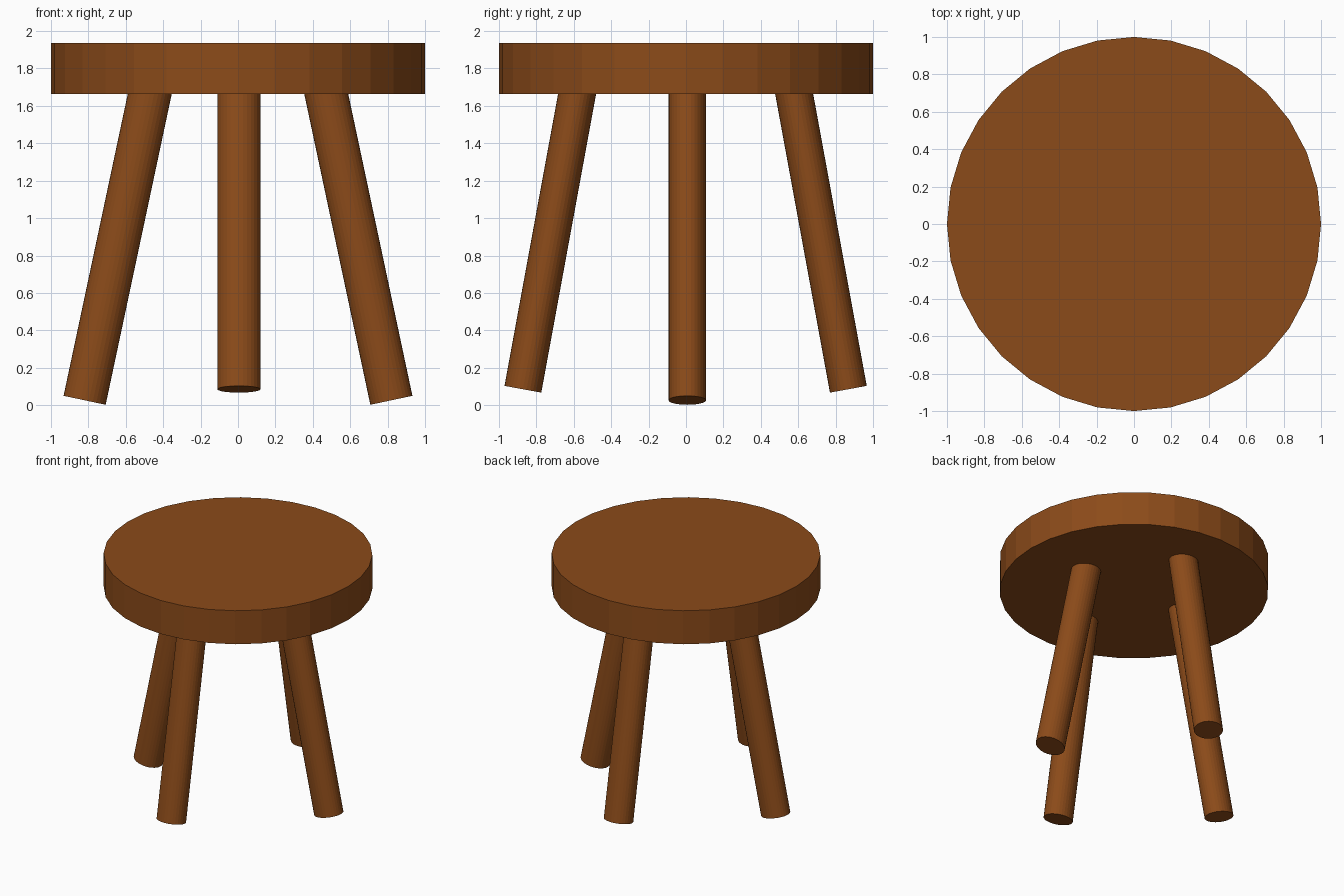
import bpy
from mathutils import Vector, Matrix

if "Cube" in bpy.data.objects:
    bpy.data.objects.remove(bpy.data.objects["Cube"])

wood = bpy.data.materials.new("wood")
wood.diffuse_color = (0.26, 0.07, 0.01, 1)
wood.use_nodes = True
wood.node_tree.nodes["Principled BSDF"].inputs["Base Color"].default_value = wood.diffuse_color


def finish(name):
    obj = bpy.context.object
    obj.name = name
    obj.data.materials.append(wood)
    return obj


# Round seat
bpy.ops.mesh.primitive_cylinder_add(vertices=32, radius=1, depth=0.275, location=(0, 0, 1.8))
finish("seat")


# Splayed leg, slightly wider in x than in y, running from foot up into the seat
def leg(name, foot, top):
    foot, top = Vector(foot), Vector(top)
    axis = top - foot
    bpy.ops.mesh.primitive_cylinder_add(vertices=32, radius=1, depth=axis.length)
    obj = finish(name)
    obj.data.transform(Matrix.Diagonal((0.115, 0.1, 1, 1)))
    obj.rotation_euler = Vector((0, 0, 1)).rotation_difference(axis).to_euler()
    obj.location = (foot + top) / 2


# Two side legs, then front and back legs
for side, s in (("left", -1), ("right", 1)):
    leg(side + "_leg", (0.82 * s, 0.007, 0.026), (0.4535 * s, 0.007, 1.75))
for side, s in (("front", -1), ("back", 1)):
    leg(side + "_leg", (0.005, 0.87 * s - 0.002, 0.085), (0.005, 0.5645 * s - 0.002, 1.75))
